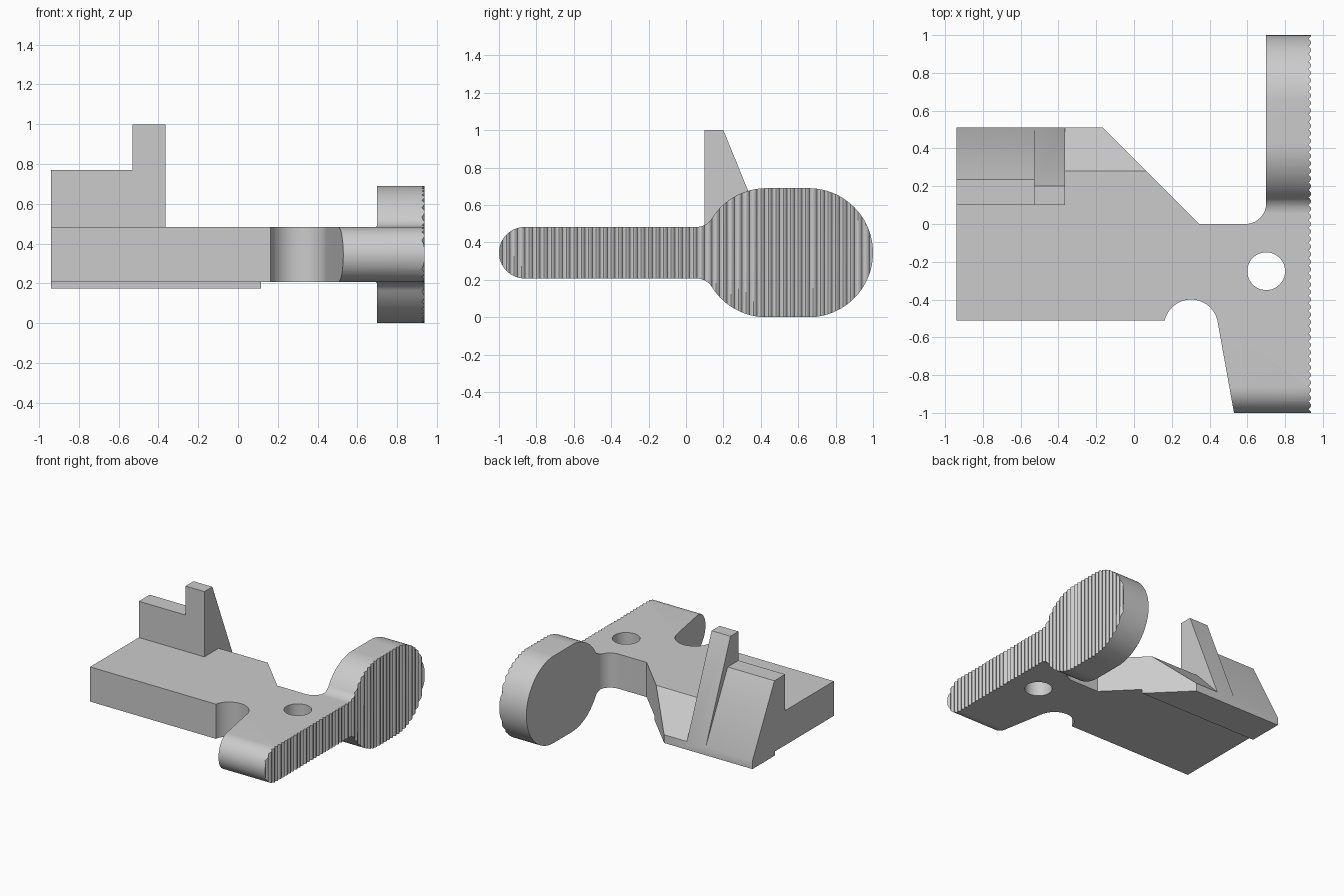
import bpy
import bmesh
from math import sin, cos, pi, radians

cube = bpy.data.objects.get("Cube")
if cube:
    bpy.data.objects.remove(cube, do_unlink=True)

# Material
grey = bpy.data.materials.new("light grey")
grey.use_nodes = True
COLOUR = (0.6, 0.6, 0.6, 1)
grey.diffuse_color = COLOUR
grey.node_tree.nodes["Principled BSDF"].inputs["Base Color"].default_value = COLOUR


def arc(cx, cy, r, start, end, steps):
    angles = [radians(start + (end - start) * i / steps) for i in range(steps + 1)]
    return [(cx + r * cos(a), cy + r * sin(a)) for a in angles]


def prism(name, outline, low, high, axis):
    """Extrude an outline: xy outline along z, or yz outline along x."""
    def place(p, h):
        return (p[0], p[1], h) if axis == "z" else (h, p[0], p[1])
    bm = bmesh.new()
    bottom = [bm.verts.new(place(p, low)) for p in outline]
    top = [bm.verts.new(place(p, high)) for p in outline]
    bm.faces.new(bottom)
    bm.faces.new(top)
    n = len(outline)
    for i in range(n):
        j = (i + 1) % n
        bm.faces.new((bottom[i], bottom[j], top[j], top[i]))
    bmesh.ops.recalc_face_normals(bm, faces=bm.faces)
    mesh = bpy.data.meshes.new(name)
    bm.to_mesh(mesh)
    bm.free()
    mesh.materials.append(grey)
    obj = bpy.data.objects.new(name, mesh)
    bpy.context.collection.objects.link(obj)
    return obj


def combine(obj, other, operation):
    """Apply a boolean and remove the second solid."""
    mod = obj.modifiers.new("boolean", "BOOLEAN")
    mod.operation, mod.object, mod.solver = operation, other, "EXACT"
    bpy.context.view_layer.objects.active = obj
    bpy.ops.object.modifier_apply(modifier=mod.name)
    bpy.data.objects.remove(other, do_unlink=True)


MID, HALF, R = 0.345, 0.1375, 0.345
BOT, TOP = MID - HALF, MID + HALF
LEFT = -0.94

# Plan of the front plate, arm and paddle, with a ribbed outer edge
PITCH, STEPS = 0.04, 6
ribs = [(0.924 + 0.014 * abs(sin(pi * i / STEPS)), -1.02 + PITCH * i / STEPS)
        for i in range(51 * STEPS + 1)]
plan = [(LEFT, -0.51)]
plan += arc(0.302, -0.543, 0.143, 167, 10, 24)
plan += [(0.533, -1.02)] + ribs + [(0.70, 1.02)]
plan += arc(0.59, 0.11, 0.11, 0, -90, 12)
plan += [(0.345, 0), (LEFT, 0)]
body = prism("lever_bracket", plan, -0.1, 0.8, "z")

# Side outline: rounded arm, filleted neck and rounded paddle
upper = arc(HALF - 1, MID, HALF, 180, 90, 14)
upper += arc(0.055, TOP + 0.1, 0.1, -90, -39.8, 8)
upper += arc(0.43, MID, R, 147.4, 90, 16)
upper += arc(1 - R, MID, R, 90, 0, 24)
lower = [(y, 2 * MID - z) for y, z in reversed(upper[1:-1])]
combine(body, prism("side_outline", upper + lower, -1.1, 1.1, "x"), "INTERSECT")

# Rear plate: chamfered corner, sloped back and a step underneath
rear_plan = [(LEFT, -0.1), (0.345, -0.1), (0.345, 0), (-0.165, 0.51), (LEFT, 0.51)]
rear_side = [(-0.2, BOT), (0.23, BOT), (0.23, 0.175), (0.6, 0.175),
             (0.6, 0.24), (0.51, 0.24), (0.28, TOP), (-0.2, TOP)]
rear = prism("rear_plate", rear_plan, 0, 0.8, "z")
combine(rear, prism("rear_side", rear_side, -1.1, 1.1, "x"), "INTERSECT")
combine(body, rear, "UNION")


# Low wall and tall post with sloped backs
def fin(name, x0, x1, height, ridge_y):
    side = [(0.1, 0.3), (0.1, height), (ridge_y, height), (0.51, 0.24), (0.3, 0.24)]
    return prism(name, side, x0, x1, "x")


combine(body, fin("low_wall", LEFT, -0.53, 0.77, 0.235), "UNION")
combine(body, fin("tall_post", -0.53, -0.365, 1.0, 0.2), "UNION")

# Pivot hole
combine(body, prism("pivot_hole", arc(0.7, -0.25, 0.1, 0, 352.5, 47), 0, 0.8, "z"),
        "DIFFERENCE")

# Smooth the curves, keep the edges sharp
bpy.ops.object.select_all(action="DESELECT")
body.select_set(True)
bpy.context.view_layer.objects.active = body
bpy.ops.object.shade_smooth_by_angle(angle=radians(30))
